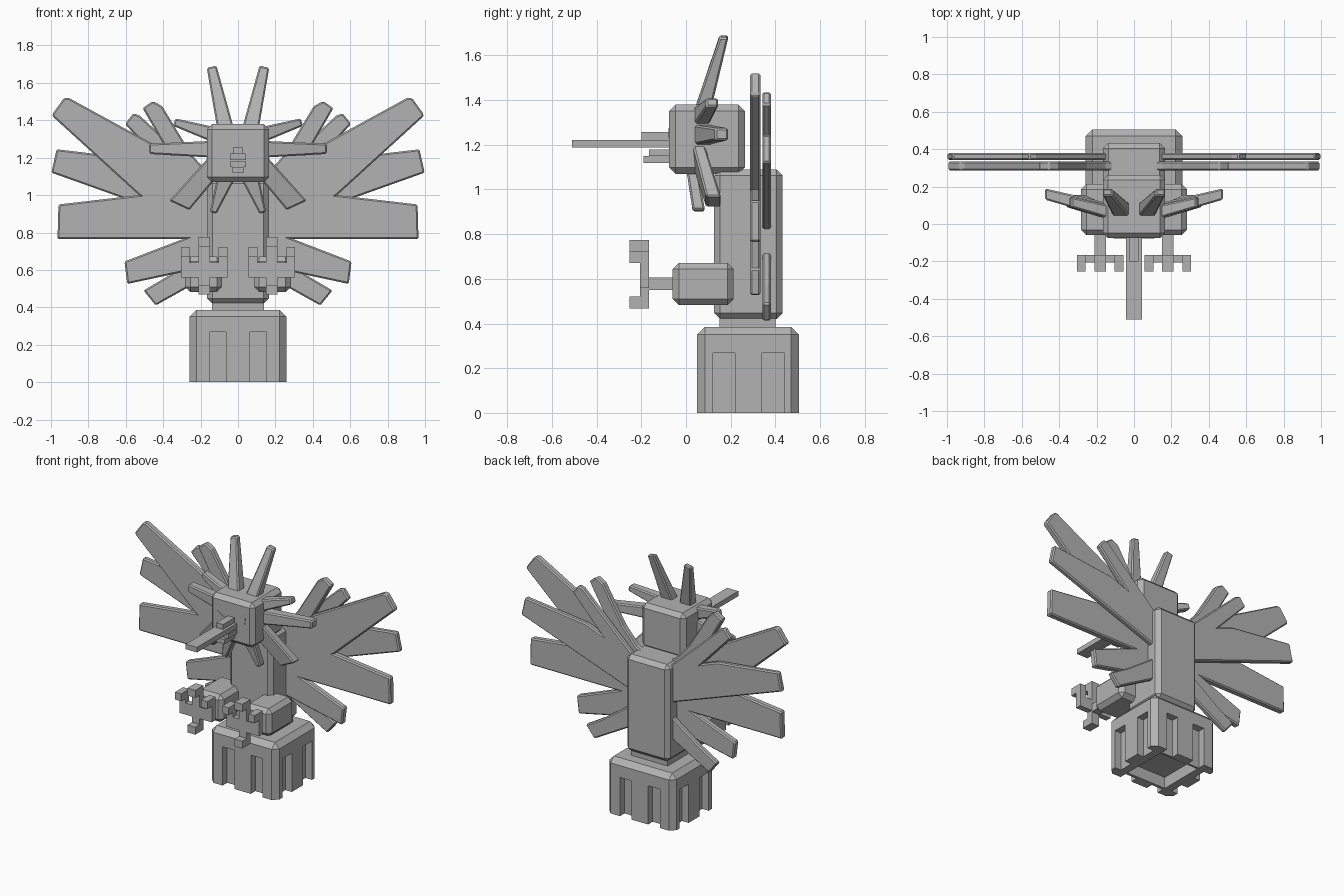
import bpy, bmesh
from mathutils import Vector

old = bpy.data.objects.get("Cube")
if old:
    bpy.data.objects.remove(old, do_unlink=True)

grey = bpy.data.materials.new("plain_grey")
grey.use_nodes = True
grey.diffuse_color = (0.45, 0.45, 0.45, 1)
grey.node_tree.nodes["Principled BSDF"].inputs["Base Color"].default_value = (0.45, 0.45, 0.45, 1)


def finish(name, bm, bevel=0.0):
    bmesh.ops.recalc_face_normals(bm, faces=bm.faces)
    mesh = bpy.data.meshes.new(name)
    bm.to_mesh(mesh)
    bm.free()
    mesh.materials.append(grey)
    ob = bpy.data.objects.new(name, mesh)
    bpy.context.collection.objects.link(ob)
    if bevel:
        mod = ob.modifiers.new("chamfer", 'BEVEL')
        mod.width = bevel
        mod.segments = 1
        mod.limit_method = 'ANGLE'
    return ob


def box(name, xs, ys, zs, bevel=0.0):
    bm = bmesh.new()
    bmesh.ops.create_cube(bm, size=1)
    for v in bm.verts:
        v.co = Vector([a + (b - a) * (c + 0.5) for (a, b), c in zip((xs, ys, zs), v.co)])
    return finish(name, bm, bevel)


def blade(name, outline, depths, bevel=0.008):
    """Plate from a front outline (x, z), with a (front, back) depth per point."""
    bm = bmesh.new()
    front = [bm.verts.new((x, d[0], z)) for (x, z), d in zip(outline, depths)]
    back = [bm.verts.new((x, d[1], z)) for (x, z), d in zip(outline, depths)]
    bm.faces.new(front)
    bm.faces.new(back[::-1])
    n = len(front)
    for i in range(n):
        j = (i + 1) % n
        bm.faces.new((front[i], back[i], back[j], front[j]))
    return finish(name, bm, bevel)


def mirror_x(pts, s):
    return [(s * x, z) for x, z in pts]


def span(a, b, s):
    return tuple(sorted((s * a, s * b)))


# Pedestal with a ring of eight feet, cut out of one chamfered block
base = box("pedestal", (-0.258, 0.258), (0.05, 0.505), (-0.08, 0.385), 0.035)
cutters = [box("cutter", (-1, 1), (-1, 1), (-0.5, 0)),
           box("cutter", (-0.153, 0.153), (0.12, 0.44), (-0.1, 0.08))]
for s in (-1, 1):
    notch_x = span(0.063, 0.153, s)
    for y in ((0, 0.1), (0.455, 0.6)):
        cutters.append(box("cutter", notch_x, y, (-0.1, 0.268)))
    for y in ((0.12, 0.22), (0.34, 0.44)):
        cutters.append(box("cutter", span(0.208, 0.4, s), y, (-0.1, 0.268)))
for c in cutters:
    mod = base.modifiers.new("cut", 'BOOLEAN')
    mod.operation = 'DIFFERENCE'
    mod.solver = 'EXACT'
    mod.object = c
bpy.context.view_layer.objects.active = base
base.select_set(True)
for mod in list(base.modifiers):
    bpy.ops.object.modifier_apply(modifier=mod.name)
for c in cutters:
    bpy.data.objects.remove(c, do_unlink=True)

# Body and head
box("collar", (-0.14, 0.14), (0.15, 0.4), (0.37, 0.44))
box("body", (-0.165, 0.165), (0.125, 0.433), (0.42, 1.09), 0.028)
box("head", (-0.167, 0.167), (-0.075, 0.263), (1.07, 1.38), 0.028)

# Beak
box("upper_beak", (-0.043, 0.043), (-0.51, -0.06), (1.187, 1.222))
box("beak_ridge", (-0.025, 0.025), (-0.2, -0.06), (1.2, 1.257))
box("lower_beak_root", (-0.043, 0.043), (-0.165, -0.06), (1.15, 1.18))
box("lower_beak", (-0.03, 0.03), (-0.19, -0.06), (1.118, 1.15))

# Wing feathers: front outline and layer
FRONT, REAR = (0.287, 0.333), (0.342, 0.38)
feathers = {
    "wing_upper": (FRONT, [(0.1, 1.08), (0.905, 1.52), (0.93, 1.52), (0.995, 1.43),
                           (0.985, 1.415), (0.53, 1.0), (0.1, 0.72)]),
    "wing_middle": (REAR, [(0.1, 1.04), (0.5, 1.19), (0.97, 1.245), (0.998, 1.12),
                           (0.1, 0.8)]),
    "wing_lower": (FRONT, [(0.1, 1.05), (0.96, 0.95), (0.965, 0.765), (0.1, 0.765)]),
    "shoulder_inner": (FRONT, [(0.1, 1.05), (0.25, 1.22), (0.405, 1.475), (0.455, 1.503),
                               (0.51, 1.465), (0.3, 1.1), (0.1, 0.95)]),
    "shoulder_outer": (REAR, [(0.1, 1.03), (0.525, 1.425), (0.56, 1.437), (0.605, 1.38),
                              (0.2, 0.95)]),
    "tail_upper": (FRONT, [(0.1, 0.84), (0.607, 0.645), (0.592, 0.525), (0.1, 0.63)]),
    "tail_lower": (REAR, [(0.1, 0.76), (0.37, 0.57), (0.505, 0.49), (0.44, 0.41),
                          (0.1, 0.6)]),
}

# Head spikes: outline runs root, root, tip, tip with depths at root and tip
spikes = {
    "crest": ([(0.02, 1.35), (0.11, 1.35), (0.167, 1.68), (0.115, 1.692)],
              (0.035, 0.11), (0.15, 0.19)),
    "upper_horn": ([(0.13, 1.28), (0.13, 1.365), (0.335, 1.41), (0.347, 1.37)],
                   (0.03, 0.1), (0.09, 0.145)),
    "side_horn": ([(0.13, 1.2), (0.13, 1.29), (0.475, 1.275), (0.475, 1.22)],
                  (0.03, 0.11), (0.13, 0.19)),
    "cheek_feather": ([(0.11, 1.1), (0.16, 1.2), (0.367, 0.97), (0.26, 0.92)],
                      (0.03, 0.085), (0.09, 0.157)),
    "chin_feather": ([(0.01, 1.1), (0.11, 1.1), (0.15, 0.91), (0.115, 0.9)],
                     (0.0, 0.05), (0.03, 0.085)),
}

for side, s in (("left", 1), ("right", -1)):
    for name, (layer, pts) in feathers.items():
        blade(f"{side}_{name}", mirror_x(pts, s), [layer] * len(pts))
    for name, (pts, root, tip) in spikes.items():
        blade(f"{side}_{name}", mirror_x(pts, s), [root, root, tip, tip])

    # Slanted eye
    eye = [(0.04, 1.235), (0.11, 1.275), (0.105, 1.23)]
    blade(f"{side}_eye", mirror_x(eye, s), [(-0.078, -0.07)] * 3, 0)

    # Thigh, shin and clawed foot
    box(f"{side}_thigh", span(0.085, 0.283, s), (-0.06, 0.213), (0.482, 0.672), 0.028)
    box(f"{side}_shin", span(0.15, 0.21, s), (-0.17, -0.05), (0.55, 0.607))
    box(f"{side}_palm", span(0.057, 0.305, s), (-0.205, -0.165), (0.56, 0.64))
    for label, x0, x1, top in (("inner", 0.057, 0.105, 0.722),
                               ("middle", 0.15, 0.21, 0.775),
                               ("outer", 0.258, 0.305, 0.722)):
        box(f"{side}_{label}_toe", span(x0, x1, s), (-0.205, -0.165), (0.6, top))
        box(f"{side}_{label}_claw", span(x0, x1, s), (-0.253, -0.2), (top - 0.052, top))
    box(f"{side}_rear_toe", span(0.15, 0.21, s), (-0.205, -0.165), (0.468, 0.6))
    box(f"{side}_rear_claw", span(0.15, 0.21, s), (-0.253, -0.2), (0.468, 0.52))
